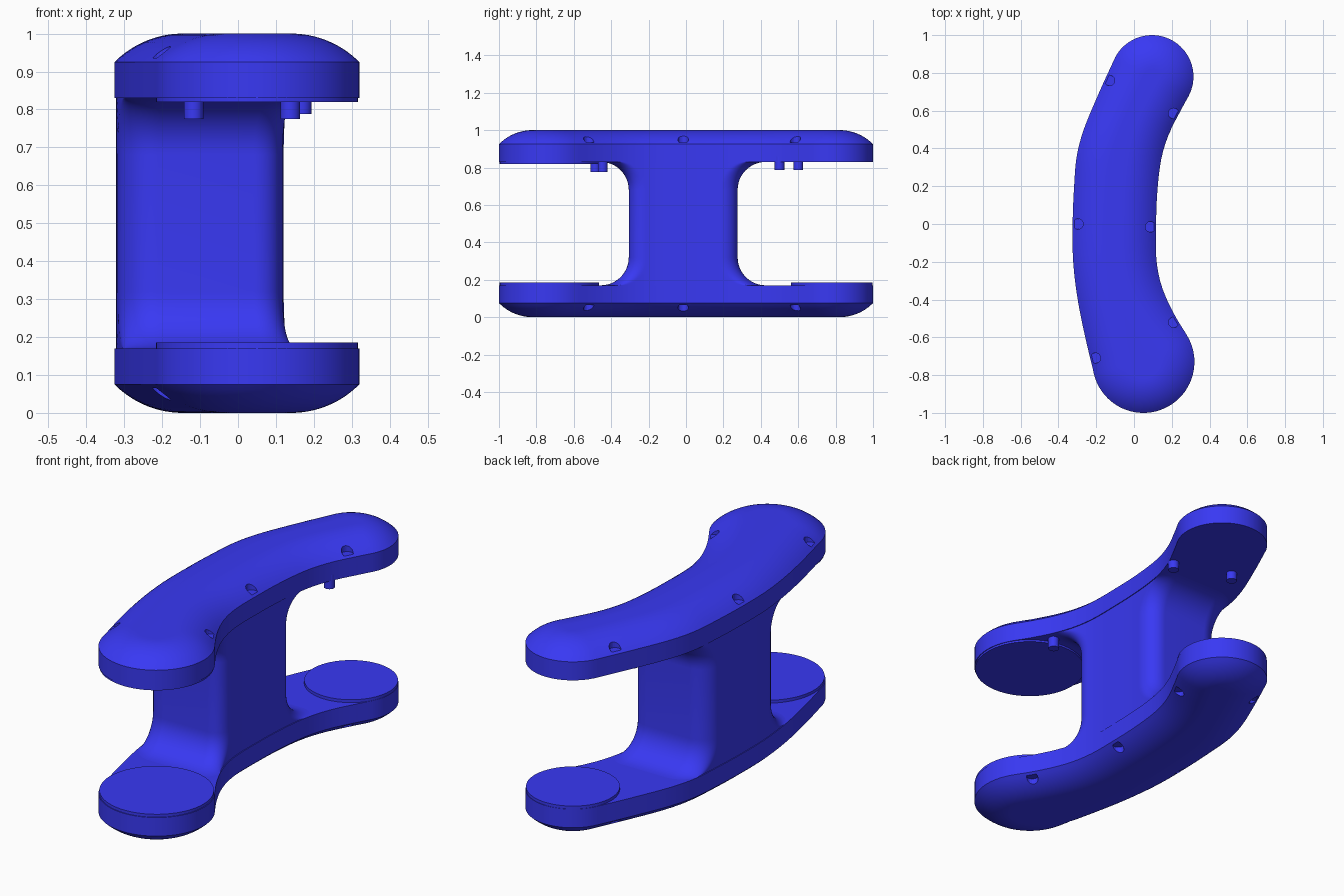
import bpy, bmesh
from math import sin, cos, pi, sqrt, hypot

if "Cube" in bpy.data.objects:
    bpy.data.objects.remove(bpy.data.objects["Cube"])

blue = bpy.data.materials.new("blue")
blue.diffuse_color = (0.04, 0.04, 0.9, 1)
blue.use_nodes = True
blue.node_tree.nodes["Principled BSDF"].inputs["Base Color"].default_value = blue.diffuse_color

# Plan outline: two end circles (x, y, radius) joined by side curves (y, x)
BACK, FRONT = (0.095, 0.78, 0.22), (0.05, -0.73, 0.27)
LEFT = [(-0.78, -0.215), (-0.6, -0.258), (-0.4, -0.298), (-0.2, -0.322), (0, -0.325),
        (0.2, -0.317), (0.36, -0.303), (0.5, -0.266), (0.7, -0.183), (0.86, -0.11)]
RIGHT = [(-0.58, 0.275), (-0.5, 0.225), (-0.4, 0.174), (-0.3, 0.138), (-0.18, 0.118),
         (0, 0.117), (0.15, 0.122), (0.3, 0.137), (0.4, 0.158), (0.5, 0.195),
         (0.6, 0.247), (0.66, 0.279)]


def edge_x(y, table, side):
    for c, beyond in ((FRONT, y <= table[0][0]), (BACK, y >= table[-1][0])):
        if beyond:
            return c[0] + side * sqrt(max(0, c[2] ** 2 - (y - c[1]) ** 2))
    n = len(table)
    k = max(i for i in range(n - 1) if table[i][0] <= y)

    def slope(i):
        a, b = table[max(i - 1, 0)], table[min(i + 1, n - 1)]
        return (b[1] - a[1]) / (b[0] - a[0])
    (y0, x0), (y1, x1) = table[k], table[k + 1]
    h = y1 - y0
    t = (y - y0) / h
    return ((2 * t**3 - 3 * t**2 + 1) * x0 + (t**3 - 2 * t**2 + t) * h * slope(k)
            + (3 * t**2 - 2 * t**3) * x1 + (t**3 - t**2) * h * slope(k + 1))


def outline(ya, yb, corner=0.0, n=72):
    """Counter-clockwise plan outline between two y limits, with rounded corners."""
    left, right = [], []
    for i in range(n + 1):
        y = (ya + yb) / 2 - (yb - ya) / 2 * cos(pi * i / n)
        d = max(0, corner - min(y - ya, yb - y))
        inset = corner - sqrt(max(0, corner**2 - d**2))
        right.append((edge_x(y, RIGHT, 1) - inset, y))
        left.append((edge_x(y, LEFT, -1) + inset, y))
    return right + left[::-1]


def offset(pts, d):
    res = []
    for i, (x, y) in enumerate(pts):
        a, b = pts[i - 1], pts[(i + 1) % len(pts)]
        tx, ty = b[0] - a[0], b[1] - a[1]
        l = hypot(tx, ty)
        res.append((x - ty / l * d, y + tx / l * d))
    return res


def finish(name, bm, smooth=True):
    bmesh.ops.recalc_face_normals(bm, faces=bm.faces)
    me = bpy.data.meshes.new(name)
    bm.to_mesh(me)
    bm.free()
    ob = bpy.data.objects.new(name, me)
    bpy.context.collection.objects.link(ob)
    me.materials.append(blue)
    if smooth:
        bpy.ops.object.select_all(action='DESELECT')
        bpy.context.view_layer.objects.active = ob
        ob.select_set(True)
        bpy.ops.object.shade_smooth_by_angle(angle=0.52)
    return ob


def loft(name, layers):
    """Skin a stack of (z, outline) layers and cap both ends."""
    bm = bmesh.new()
    rings = [[bm.verts.new((x, y, z)) for x, y in pts] for z, pts in layers]
    for a, b in zip(rings, rings[1:]):
        for i in range(len(a)):
            j = (i + 1) % len(a)
            bm.faces.new((a[i], a[j], b[j], b[i]))
    bm.faces.new(rings[0][::-1])
    bm.faces.new(rings[-1])
    return finish(name, bm)


def cylinders(name, items, smooth=True):
    """One mesh of upright cylinders: (x, y, radius, z0, z1)."""
    bm = bmesh.new()
    for x, y, r, z0, z1 in items:
        seg = 64 if r > 0.1 else 20
        made = bmesh.ops.create_cone(bm, cap_ends=True, segments=seg,
                                     radius1=r, radius2=r, depth=z1 - z0)
        bmesh.ops.translate(bm, verts=made['verts'], vec=(x, y, (z0 + z1) / 2))
    return finish(name, bm, smooth)


# Screw pockets, mirrored on both plates
SCREWS = [(-0.13, 0.76), (0.21, 0.585), (-0.297, 0), (0.088, -0.015), (0.21, -0.52), (-0.205, -0.71)]
cutter = cylinders("screw_cutter", [(x, y, 0.028, a, b) for x, y in SCREWS
                                    for a, b in ((0.935, 1.1), (-0.1, 0.065))], False)
cutter.hide_render = True
cutter.hide_viewport = True

# Curved plates with domed outer edges
plan = outline(-0.9998, 0.9998)
R = (0.18**2 + 0.075**2) / 0.15
dome = [(0.83, plan)]
for i in range(13):
    d = 0.18 * i / 12
    dome.append((1 - R + sqrt(R * R - (0.18 - d) ** 2), offset(plan, d)))
for name, layers in (("top_plate", dome), ("bottom_plate", [(1 - z, p) for z, p in dome[::-1]])):
    plate = loft(name, layers)
    mod = plate.modifiers.new("screw_pockets", 'BOOLEAN')
    mod.operation = 'DIFFERENCE'
    mod.solver = 'EXACT'
    mod.object = cutter

# Column with concave fillets running into both plates
F = 0.15
half = []
for i in range(13):
    a = pi / 2 * (1 - i / 12)
    grow = F * (1 - cos(a))
    half.append((0.17 + F - F * sin(a), offset(outline(-0.31 - grow, 0.28 + grow, 0.1), 0.004)))
half.insert(0, (0.15, half[0][1]))
loft("column", half + [(1 - z, p) for z, p in half[::-1]])

# Round end pads on the inner plate faces
cylinders("lower_pads", [(*BACK[:2], 0.218, 0.1, 0.185), (*FRONT[:2], 0.266, 0.1, 0.185)])
cylinders("upper_pad", [(*FRONT[:2], 0.266, 0.82, 0.9)])

# Locating pegs under the top plate
cylinders("pegs", [(-0.117, -0.485, 0.026, 0.775, 0.86), (0.138, -0.445, 0.026, 0.775, 0.86),
                   (0.168, 0.5, 0.026, 0.788, 0.86), (-0.117, 0.6, 0.026, 0.788, 0.86)])
